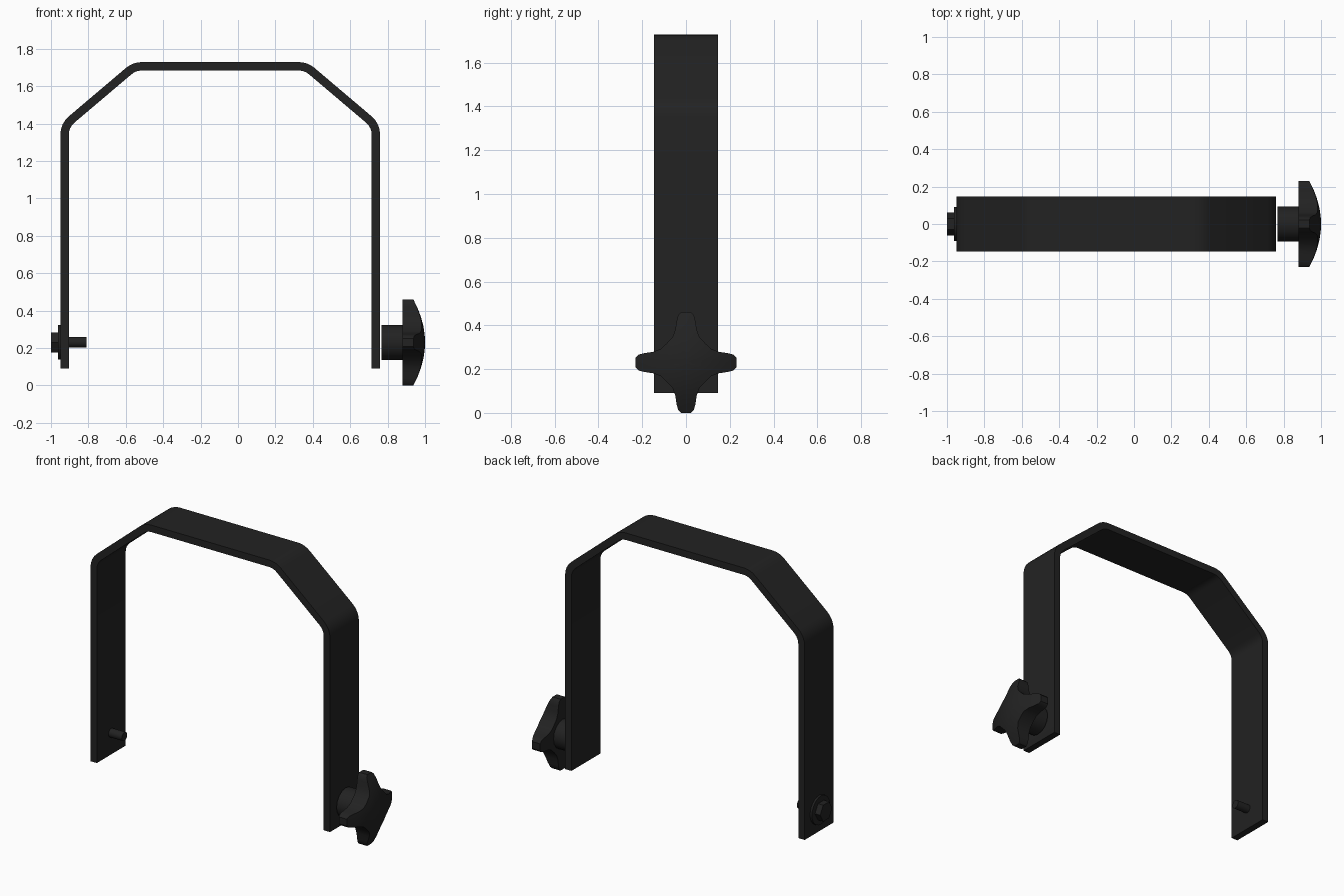
import bpy, bmesh, math
from mathutils import Vector, Matrix

cube = bpy.data.objects.get("Cube")
if cube:
    bpy.data.objects.remove(cube, do_unlink=True)

black = bpy.data.materials.new("matte black")
black.use_nodes = True
colour = (0.016, 0.016, 0.016, 1)
black.diffuse_color = colour
bsdf = next(n for n in black.node_tree.nodes if n.type == 'BSDF_PRINCIPLED')
bsdf.inputs["Base Color"].default_value = colour

AXIS_Z = 0.23  # height of the pivot axis


def finish(name, bm, angle=30):
    bmesh.ops.recalc_face_normals(bm, faces=bm.faces[:])
    mesh = bpy.data.meshes.new(name)
    bm.to_mesh(mesh)
    bm.free()
    mesh.materials.append(black)
    obj = bpy.data.objects.new(name, mesh)
    bpy.context.collection.objects.link(obj)
    bpy.ops.object.select_all(action='DESELECT')
    obj.select_set(True)
    bpy.context.view_layer.objects.active = obj
    bpy.ops.object.shade_smooth_by_angle(angle=math.radians(angle))
    return obj


def rod(name, x0, x1, radius, sides):
    """Cylinder along x on the pivot axis."""
    bm = bmesh.new()
    bmesh.ops.create_cone(bm, cap_ends=True, segments=sides, radius1=radius,
                          radius2=radius, depth=x1 - x0)
    bmesh.ops.transform(bm, verts=bm.verts[:], matrix=Matrix.Translation(
        ((x0 + x1) / 2, 0, AXIS_Z)) @ Matrix.Rotation(math.pi / 2, 4, 'Y'))
    return finish(name, bm)


def fillet(a, b, c, radius, steps=4):
    """Arc points that round the corner b between a and c."""
    u, v = (a - b).normalized(), (c - b).normalized()
    half = u.angle(v) / 2
    centre = b + (u + v).normalized() * radius / math.sin(half)
    start = b + u * radius / math.tan(half) - centre
    end = b + v * radius / math.tan(half) - centre
    turn = math.pi - 2 * half
    return [centre + (start * math.sin(turn * (1 - i / steps))
                      + end * math.sin(turn * i / steps)) / math.sin(turn)
            for i in range(steps + 1)]


# Bent strap: rounded profile, mirrored and offset to both sides, then extruded
MID_X, HALF_WIDTH, HALF_THICK = -0.095, 0.147, 0.0225
corners = [Vector(p) for p in ((-0.832, 0.09), (-0.832, 1.39), (-0.459, 1.706), (0, 1.706))]
half = [corners[0]]
for i in (1, 2):
    half += fillet(corners[i - 1], corners[i], corners[i + 1], 0.105)
path = half + [Vector((-p.x, p.y)) for p in reversed(half)]


def offset(path, dist):
    result = []
    for i, p in enumerate(path):
        before = (p - path[i - 1]).normalized() if i else None
        after = (path[i + 1] - p).normalized() if i < len(path) - 1 else before
        before = before or after
        tangent = (before + after).normalized()
        result.append(p + Vector((-tangent.y, tangent.x)) * dist / tangent.dot(after))
    return result


bm = bmesh.new()
sections = []
for outer, inner in zip(offset(path, HALF_THICK), offset(path, -HALF_THICK)):
    sections.append([bm.verts.new((p.x + MID_X, y, p.y)) for p, y in (
        (outer, -HALF_WIDTH), (outer, HALF_WIDTH), (inner, HALF_WIDTH), (inner, -HALF_WIDTH))])
for s, t in zip(sections, sections[1:]):
    for k in range(4):
        bm.faces.new((s[k], s[k - 1], t[k - 1], t[k]))
bm.faces.new(sections[0])
bm.faces.new(sections[-1])
finish("strap_bracket", bm)

# Four-lobed knob: star outline with a straight rim and a domed outer face
lobe = [(0.23, 0.022), (0.217, 0.036), (0.19, 0.043), (0.15, 0.049), (0.115, 0.062), (0.088, 0.088)]
quarter = [(a, -b) for a, b in reversed(lobe[:-1])] + lobe
outline = []
for k in range(4):
    rotation = Matrix.Rotation(k * math.pi / 2, 2)
    outline += [rotation @ Vector(p) for p in quarter]

bm = bmesh.new()


def ring(scale, x=None):
    verts = []
    for p in outline:
        q = p * scale
        dome = 1.0 - 0.062 * (q.length / 0.23) ** 2
        verts.append(bm.verts.new((dome if x is None else x, q.x, AXIS_Z + q.y)))
    return verts


rings = [ring(1, 0.88)] + [ring(s) for s in (1, 0.8, 0.6, 0.4, 0.2)]
for lower, upper in zip(rings, rings[1:]):
    for i in range(len(outline)):
        bm.faces.new((lower[i - 1], lower[i], upper[i], upper[i - 1]))
bm.faces.new(rings[0])
tip = bm.verts.new((1.0, 0, AXIS_Z))
for i in range(len(outline)):
    bm.faces.new((rings[-1][i - 1], rings[-1][i], tip))
finish("knob_handle", bm, 35)

# Knob hub and the bolt through the other leg
rod("knob_hub", 0.768, 0.885, 0.093, 16)
rod("bolt_washer", -0.963, -0.945, 0.092, 24)
rod("bolt_head", -1.0, -0.96, 0.061, 6)
rod("bolt_shaft", -0.945, -0.81, 0.028, 16)
